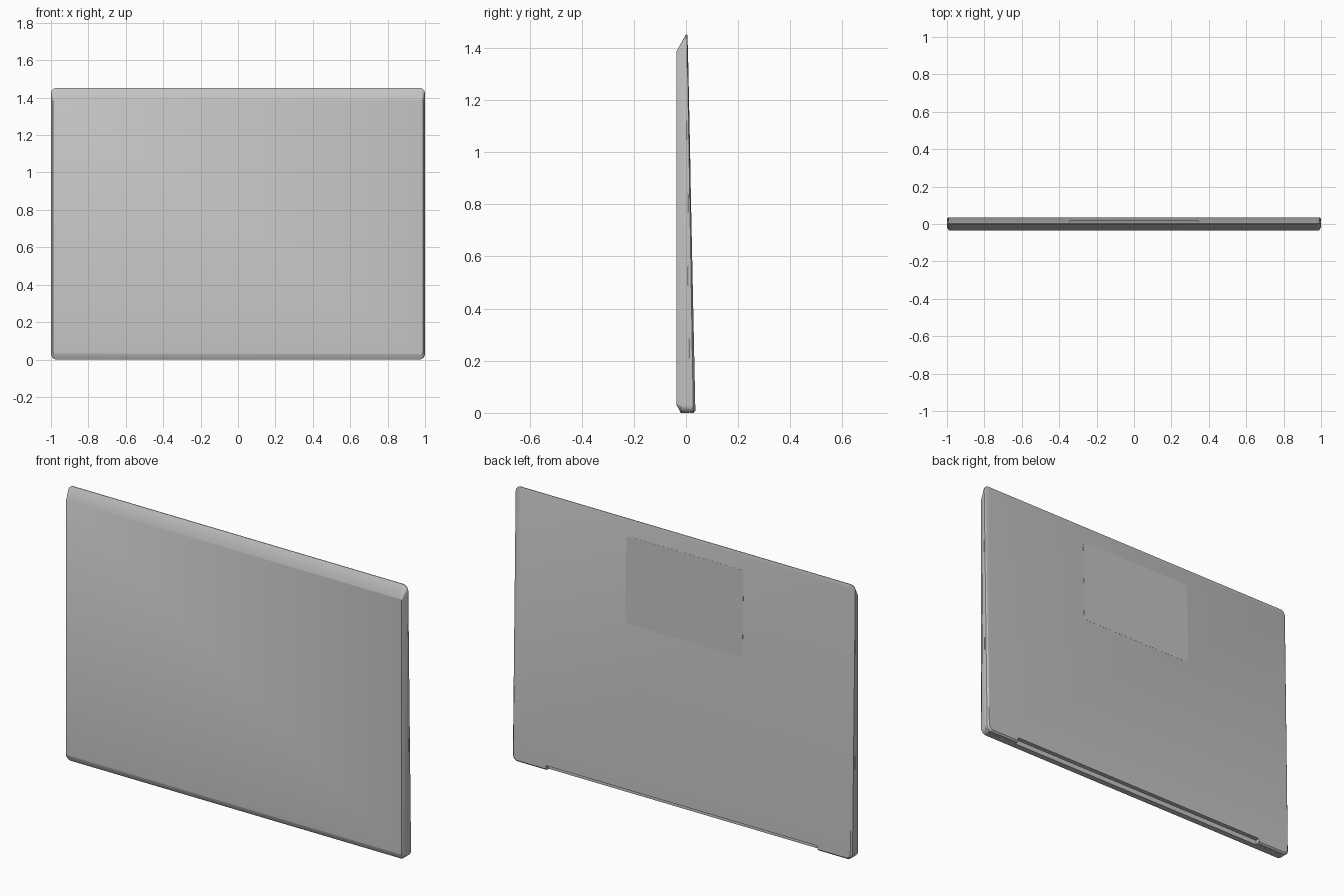
import bpy, bmesh
from math import sin, cos, pi, radians

if "Cube" in bpy.data.objects:
    bpy.data.objects.remove(bpy.data.objects["Cube"])

grey = bpy.data.materials.new("satin_grey")
grey.use_nodes = True
colour = (0.55, 0.55, 0.55, 1)
grey.diffuse_color = colour
grey.node_tree.nodes["Principled BSDF"].inputs["Base Color"].default_value = colour


def rounded_ring(half_x, z0, z1, radius, y0, y1, steps=6):
    """Rounded rectangle on a plane leaning from y0 at z0 to y1 at z1."""
    points = []
    corners = [(1, 1), (-1, 1), (-1, -1), (1, -1)]
    for quarter, (sx, sz) in enumerate(corners):
        cx = sx * (half_x - radius)
        cz = z1 - radius if sz > 0 else z0 + radius
        for i in range(steps + 1):
            a = (quarter + i / steps) * pi / 2
            x, z = cx + radius * cos(a), cz + radius * sin(a)
            points.append((x, y0 + (y1 - y0) * (z - z0) / (z1 - z0), z))
    return points


def loft(name, rings):
    """Closed solid skinned through a series of rings."""
    bm = bmesh.new()
    loops = [[bm.verts.new(p) for p in ring] for ring in rings]
    for a, b in zip(loops, loops[1:]):
        for i in range(len(a)):
            j = (i + 1) % len(a)
            bm.faces.new((a[i], a[j], b[j], b[i]))
    bm.faces.new(loops[0])
    bm.faces.new(loops[-1])
    bmesh.ops.recalc_face_normals(bm, faces=bm.faces)
    mesh = bpy.data.meshes.new(name)
    bm.to_mesh(mesh)
    bm.free()
    obj = bpy.data.objects.new(name, mesh)
    bpy.context.collection.objects.link(obj)
    mesh.materials.append(grey)
    return obj


def activate(obj):
    bpy.ops.object.select_all(action="DESELECT")
    obj.select_set(True)
    bpy.context.view_layer.objects.active = obj


top = 1.452

# Base shell: flat front, wide upper chamfer, small lower chamfer
base = loft("base_shell", [
    rounded_ring(0.988, 0.03, 1.388, 0.008, -0.036, -0.036),
    rounded_ring(1.0, 0, top, 0.03, -0.02, 0.0),
    rounded_ring(1.0, 0, top, 0.03, 0.012, 0.002),
])

# Lid: thin wedge with a softened rear rim
lid = loft("lid", [
    rounded_ring(1.0, 0, top, 0.03, 0.0125, 0.0025),
    rounded_ring(1.0, 0, top, 0.03, 0.028, 0.004),
    rounded_ring(0.992, 0.008, top - 0.006, 0.026, 0.036, 0.006),
])

# Hinge recess along the lower edge of the lid
cutter = loft("hinge_cutter", [
    rounded_ring(0.8, -0.05, 0.026, 0.003, y, y) for y in (-0.002, 0.08)
])
cutter.hide_render = True
activate(lid)
cut = lid.modifiers.new("hinge_recess", "BOOLEAN")
cut.operation = "DIFFERENCE"
cut.solver = "EXACT"
cut.object = cutter
bpy.ops.object.modifier_apply(modifier=cut.name)
bpy.data.objects.remove(cutter)


# Nearly flush panel on the back of the lid
def lid_y(z):
    return 0.036 - (z - 0.008) * 0.03 / (top - 0.014)


low, high = 0.9, 1.36
panel = loft("lid_panel", [
    rounded_ring(0.345, low, high, 0.02, lid_y(low) + d, lid_y(high) + d)
    for d in (-0.001, 0.0005)
])

for part in (base, lid, panel):
    activate(part)
    bpy.ops.object.shade_smooth_by_angle(angle=radians(30))
